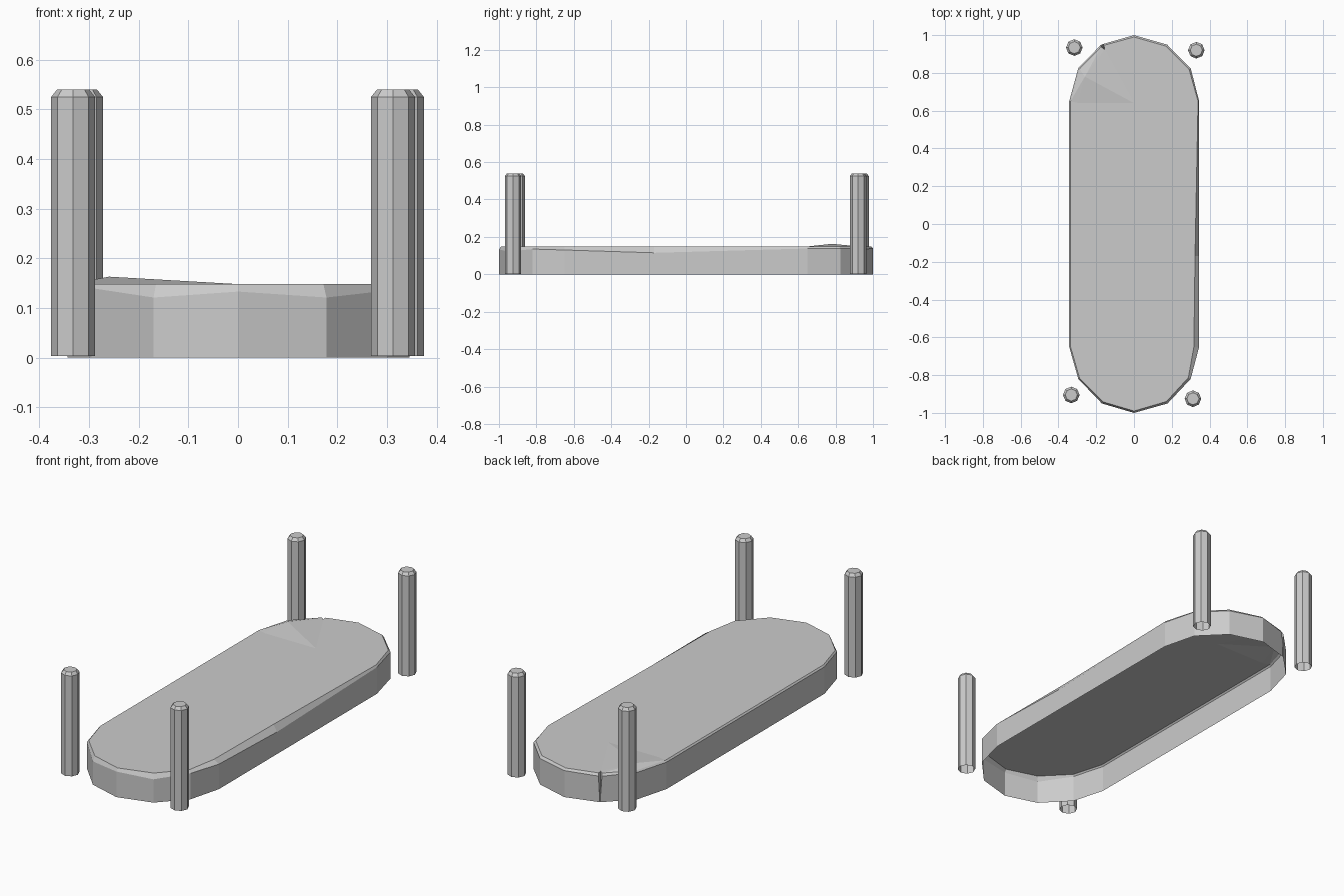
import bpy, bmesh
from mathutils import Vector
from math import cos, sin, pi

if "Cube" in bpy.data.objects:
    bpy.data.objects.remove(bpy.data.objects["Cube"])

TOP = 0.148


def finish(name, bm):
    bmesh.ops.recalc_face_normals(bm, faces=bm.faces)
    mesh = bpy.data.meshes.new(name)
    bm.to_mesh(mesh)
    bm.free()
    obj = bpy.data.objects.new(name, mesh)
    bpy.context.collection.objects.link(obj)
    return obj


def ring(bm, pts):
    return [bm.verts.new(p) for p in pts]


def bridge(bm, a, b):
    n = len(a)
    for i in range(n):
        j = (i + 1) % n
        bm.faces.new((a[i], a[j], b[j], b[i]))


# Kerb outline, counter-clockwise: x, y, height of worn edge, inset of top edge
outline = [
    (0.345, -0.65, 0.130, 0.028), (0.345, -0.17, 0.115, 0.022),
    (0.345, 0.65, 0.138, 0.006), (0.30, 0.825, 0.138, 0.010),
    (0.175, 0.95, 0.135, 0.010), (0.0, 1.0, 0.138, 0.010),
    (-0.163, 0.953, 0.135, 0.008), (-0.158, 0.928, 0.130, 0.006),
    (-0.178, 0.945, 0.135, 0.008), (-0.295, 0.825, 0.140, 0.008),
    (-0.343, 0.65, 0.140, 0.007), (-0.343, -0.65, 0.140, 0.007),
    (-0.295, -0.82, 0.140, 0.008), (-0.17, -0.95, 0.121, 0.010),
    (0.0, -1.0, 0.133, 0.010), (0.178, -0.95, 0.121, 0.012),
    (0.30, -0.82, 0.135, 0.014),
]
CRACK = (6, 7, 8)


def inset(x, y, d):
    p = Vector((x, y))
    out = p - Vector((0, max(-0.65, min(0.65, y))))
    return p - out.normalized() * d


# Open-bottomed island with worn rim; the crack closes towards the ground
bm = bmesh.new()
base = []
for i, (x, y, z, d) in enumerate(outline):
    if i in CRACK:
        x, y = -0.17 - 0.001 * (i - 7), 0.95
    base.append((x, y, 0))
low = ring(bm, base)
mid = ring(bm, [(x, y, z) for x, y, z, d in outline])
rim = ring(bm, [(*inset(x, y, d), TOP) for x, y, z, d in outline])
bridge(bm, low, mid)
bridge(bm, mid, rim)

# Top surface with one raised corner
peak = bm.verts.new((-0.26, 0.78, 0.163))
centre = bm.verts.new((0, 0.64, TOP))
side = bm.verts.new((-0.295, 0.64, TOP))
fan = [centre] + rim[7:11] + [side]
for a, b in zip(fan, fan[1:] + fan[:1]):
    bm.faces.new((a, b, peak))
bm.faces.new([centre] + rim[2:8])
bm.faces.new([centre, side] + rim[10:] + rim[:3])
finish("island", bm)

# Chamfered octagonal posts, open underneath
posts = {
    "back_left_post": (-0.316, 0.934), "back_right_post": (0.330, 0.920),
    "front_left_post": (-0.332, -0.905), "front_right_post": (0.312, -0.925),
}
for name, (cx, cy) in posts.items():
    bm = bmesh.new()
    rings = []
    for r, z in ((0.044, 0.003), (0.044, 0.525), (0.032, 0.54)):
        rings.append(ring(bm, [(cx + r * cos(k * pi / 4), cy + r * sin(k * pi / 4), z)
                               for k in range(8)]))
    bridge(bm, rings[0], rings[1])
    bridge(bm, rings[1], rings[2])
    bm.faces.new(rings[2])
    finish(name, bm)
